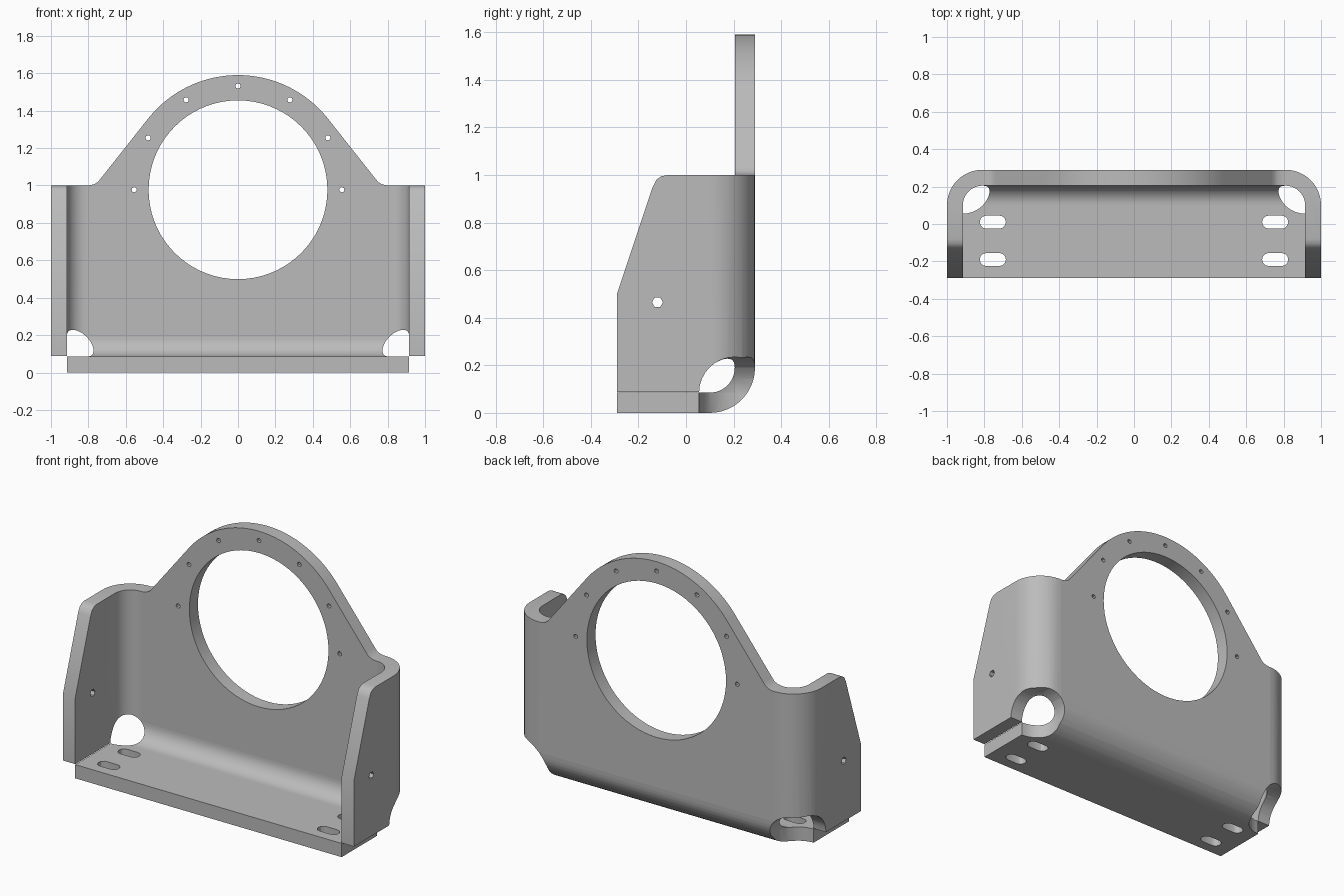
import bpy, bmesh
from math import sin, cos, pi, radians

if "Cube" in bpy.data.objects:
    bpy.data.objects.remove(bpy.data.objects["Cube"], do_unlink=True)

T = 0.085              # sheet thickness
W, D = 1.0, 0.29       # half width, half depth
R = 0.19               # outer bend radius
XB, YB = W - R, D - R  # bend centres
XI, YI = W - T, D - T  # inner faces
HUB, RELIEF = 0.977, 0.15

steel = bpy.data.materials.new("grey steel")
steel.use_nodes = True
grey = (0.5, 0.5, 0.5, 1)
steel.diffuse_color = grey
steel.node_tree.nodes["Principled BSDF"].inputs["Base Color"].default_value = grey


def arc(cx, cy, r, a0, a1, n=12):
    angles = [radians(a0 + (a1 - a0) * i / n) for i in range(n + 1)]
    return [(cx + r * cos(a), cy + r * sin(a)) for a in angles]


def circle(cx, cy, r, n):
    return arc(cx, cy, r, 0, 360, n)[:-1]


def finish(name, bm):
    bmesh.ops.recalc_face_normals(bm, faces=bm.faces)
    mesh = bpy.data.meshes.new(name)
    bm.to_mesh(mesh)
    bm.free()
    mesh.materials.append(steel)
    ob = bpy.data.objects.new(name, mesh)
    bpy.context.collection.objects.link(ob)
    return ob


def prism(name, outline, axis, lo, hi):
    """Extrude a 2D outline along one axis."""
    place = {"x": lambda p, q, h: (h, p, q),
             "y": lambda p, q, h: (p, h, q),
             "z": lambda p, q, h: (p, q, h)}[axis]
    bm = bmesh.new()
    a = [bm.verts.new(place(p, q, lo)) for p, q in outline]
    b = [bm.verts.new(place(p, q, hi)) for p, q in outline]
    bm.faces.new(a)
    bm.faces.new(b)
    for i in range(len(a)):
        j = (i + 1) % len(a)
        bm.faces.new((a[i], a[j], b[j], b[i]))
    return finish(name, bm)


def ball(x, y, z, r):
    bm = bmesh.new()
    bmesh.ops.create_uvsphere(bm, u_segments=32, v_segments=16, radius=r)
    bmesh.ops.translate(bm, verts=bm.verts, vec=(x, y, z))
    return finish("cutter", bm)


def cut(ob, cutter):
    mod = ob.modifiers.new("cut", "BOOLEAN")
    mod.operation, mod.solver, mod.object = "DIFFERENCE", "EXACT", cutter
    bpy.ops.object.select_all(action="DESELECT")
    bpy.context.view_layer.objects.active = ob
    ob.select_set(True)
    bpy.ops.object.modifier_apply(modifier=mod.name)
    bpy.data.objects.remove(cutter, do_unlink=True)


def drill(ob, outline, axis, lo, hi):
    cut(ob, prism("cutter", outline, axis, lo, hi))


def corner_relief(ob, s):
    """Round opening where the three sheets meet."""
    cut(ob, ball(s * XI, YI, T, RELIEF))
    drill(ob, circle(s * XI, YI, RELIEF, 32), "z", -0.1, T)
    drill(ob, circle(s * XI, T, RELIEF, 32), "y", YI, D + 0.1)
    drill(ob, circle(YI, T, RELIEF, 32), "x", s * XI, s * (W + 0.1))


# Back plate with rounded head
half = [(XB, R), (XB, 1.0), (0.80, 1.0), (0.77, 1.006), (0.75, 1.018), (0.735, 1.036)]
half += arc(0, HUB, 0.613, 38, 90, 20)
outline = half + [(-x, z) for x, z in reversed(half[:-1])]
back_plate = prism("back_plate", outline, "y", YI, D)
drill(back_plate, circle(0, HUB, 0.478, 72), "y", 0, 0.5)

# Bolt holes round the large opening
for a in range(0, 181, 30):
    t = radians(a)
    drill(back_plate, circle(0.555 * cos(t), HUB + 0.555 * sin(t), 0.014, 8), "y", 0, 0.5)

# Base flange with its bend up to the back plate
profile = [(-D, 0)] + arc(YB, R, R, -90, 0) + arc(YB, R, R - T, 0, -90) + [(-D, T)]
base_flange = prism("base_flange", profile, "x", -XI, XI)

# Mounting slots
for s in (-1, 1):
    for y in (0.01, -0.19):
        slot = arc(s * 0.755 + 0.035, y, 0.035, -90, 90, 6)
        slot += arc(s * 0.755 - 0.035, y, 0.035, 90, 270, 6)
        drill(base_flange, slot, "z", -0.1, 0.15)

# Side flanges with their bends, sloped front edge and one hole each
sides = []
slope = [(-0.31, 0.44), (-0.14, 0.95), (-0.125, 0.98), (-0.105, 0.994),
         (-0.08, 1.0), (-0.06, 1.02), (-0.31, 1.02)]
for s, name in ((1, "left_side_flange"), (-1, "right_side_flange")):
    plan = [(W, -D)] + arc(XB, YB, R, 0, 90) + arc(XB, YB, R - T, 90, 0) + [(XI, -D)]
    side = prism(name, [(s * x, y) for x, y in plan], "z", T + 0.003, 1.0)
    drill(side, slope, "x", s * 0.7, s * 1.2)
    drill(side, circle(-0.12, 0.465, 0.023, 6), "x", s * 0.7, s * 1.2)
    sides.append(side)
    for ob in (side, back_plate, base_flange):
        corner_relief(ob, s)

# Smooth bends, crisp sheet edges
for ob in [back_plate, base_flange] + sides:
    bpy.ops.object.select_all(action="DESELECT")
    bpy.context.view_layer.objects.active = ob
    ob.select_set(True)
    bpy.ops.object.shade_smooth_by_angle(angle=radians(30))
